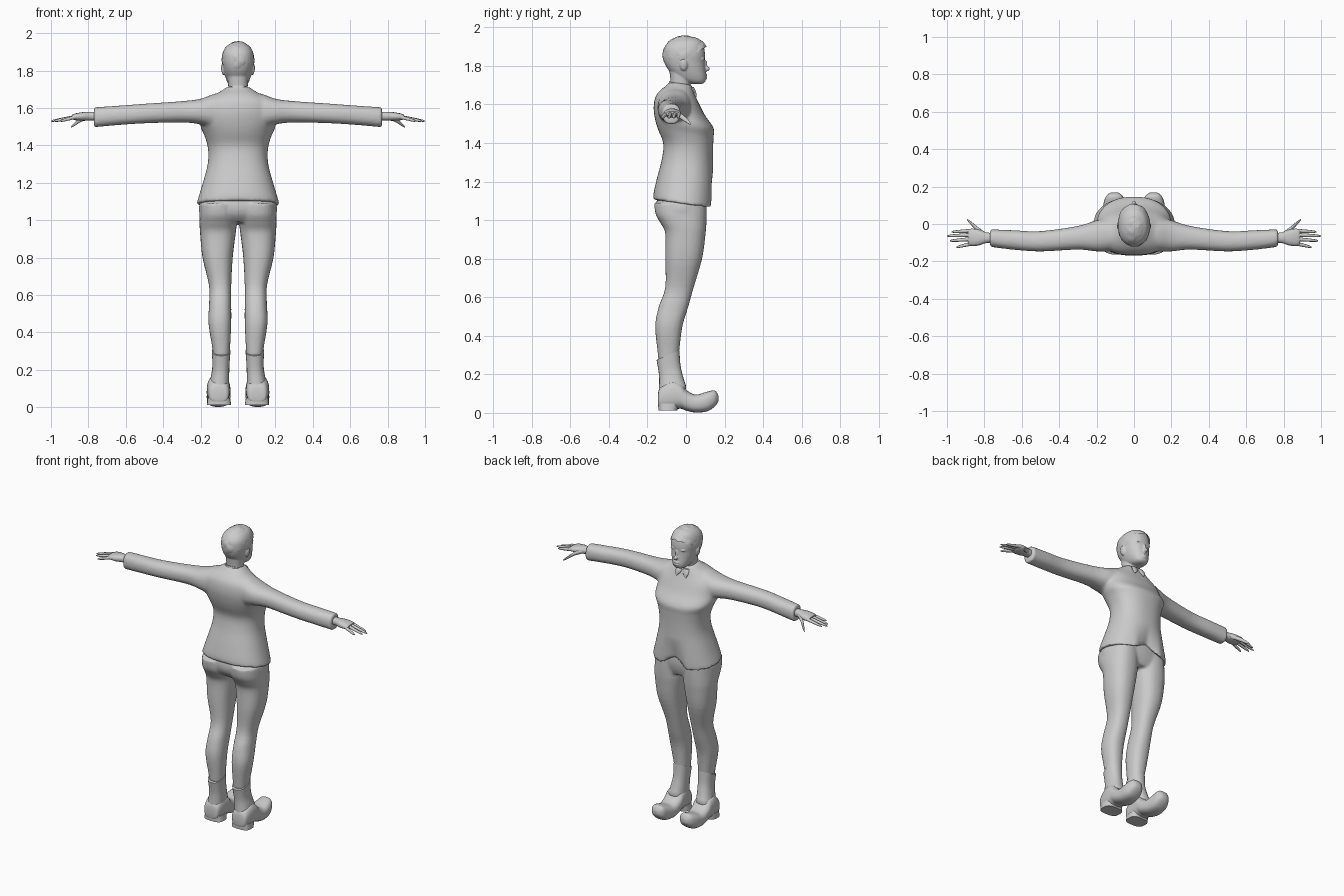
import bpy, bmesh, math, random
from mathutils import Vector, Matrix

random.seed(4)
grey = bpy.data.materials.new("plain grey")
grey.diffuse_color = (0.6, 0.6, 0.6, 1)


def smooth_rows(rows, steps=4):
    """Catmull-Rom interpolation of cross-section rows."""
    out = []
    for i in range(len(rows) - 1):
        p = [rows[max(0, min(len(rows) - 1, i + k))] for k in (-1, 0, 1, 2)]
        for s in range(steps):
            t = s / steps
            out.append([0.5 * (2 * b + (c - a) * t + (2 * a - 5 * b + 4 * c - d) * t * t
                               + (3 * b - a - 3 * c + d) * t ** 3) for a, b, c, d in zip(*p)])
    return out + [list(rows[-1])]


def loft(bm, axis, rows, side=1, n=24, power=2.3, tilt=0):
    """Closed skin through rows of (position, a0, a1, b0, b1) along an axis."""
    rings = []
    for pos, a0, a1, b0, b1 in smooth_rows(rows):
        ring = []
        for k in range(n):
            t = 2 * math.pi * k / n
            c, s = math.cos(t), math.sin(t)
            a = math.copysign(abs(c) ** (2 / power), c) * (a1 - a0) / 2
            b = math.copysign(abs(s) ** (2 / power), s) * (b1 - b0) / 2
            p = pos + tilt * b
            a, b = a + (a0 + a1) / 2, b + (b0 + b1) / 2
            co = {'x': (p, a, b), 'y': (a, p, b), 'z': (a, b, p)}[axis]
            ring.append(bm.verts.new((co[0] * side, co[1], co[2])))
        rings.append(ring)
    for r, q in zip(rings, rings[1:]):
        for k in range(n):
            bm.faces.new((r[k], r[(k + 1) % n], q[(k + 1) % n], q[k]))
    bm.faces.new(rings[0])
    bm.faces.new(rings[-1])


def sym(rows):
    """Expand (z, half width, y0, y1) to full rows."""
    return [(z, -w, w, y0, y1) for z, w, y0, y1 in rows]


def ball(bm, centre, radii, sub=3, rot=0):
    m = Matrix.Translation(centre) @ Matrix.Rotation(rot, 4, 'Y') @ Matrix.Diagonal((*radii, 1))
    return bmesh.ops.create_icosphere(bm, subdivisions=sub, radius=1, matrix=m)['verts']


def finish(name, bm, voxel=0, iterations=5):
    bmesh.ops.recalc_face_normals(bm, faces=bm.faces)
    me = bpy.data.meshes.new(name)
    bm.to_mesh(me)
    bm.free()
    me.materials.append(grey)
    ob = bpy.data.objects.new(name, me)
    bpy.context.collection.objects.link(ob)
    bpy.context.view_layer.objects.active = ob
    ob.select_set(True)
    bpy.ops.object.shade_smooth_by_angle(angle=math.radians(50))
    ob.select_set(False)
    if voxel:
        rm = ob.modifiers.new("Union", 'REMESH')
        rm.mode, rm.voxel_size, rm.use_smooth_shade = 'VOXEL', voxel, True
        sm = ob.modifiers.new("Soften", 'SMOOTH')
        sm.factor, sm.iterations = 0.5, iterations
    return ob


# Jacket: body and both sleeves fused
bm = bmesh.new()
loft(bm, 'z', sym([
    (1.085, .222, -.170, .140), (1.12, .212, -.168, .143), (1.20, .188, -.150, .143),
    (1.30, .162, -.125, .140), (1.38, .160, -.118, .140), (1.45, .178, -.145, .143),
    (1.50, .200, -.160, .143), (1.56, .200, -.168, .100), (1.62, .190, -.160, .068),
    (1.66, .140, -.135, .048), (1.69, .090, -.100, .036), (1.71, .062, -.085, .028)]),
    n=48, tilt=-.14)
for v in bm.verts:
    # front opening at the hem: notch and inward fold
    if v.co.y > .05 and v.co.z < 1.25 and abs(v.co.x) < .09:
        f = (1 - abs(v.co.x) / .09) * (1.25 - v.co.z) / .18
        v.co.y -= .04 * f
        v.co.z += .06 * f if v.co.z < 1.1 else 0
for s in (1, -1):
    loft(bm, 'x', [
        (.04, -.12, .02, 1.50, 1.685), (.12, -.145, .03, 1.49, 1.678), (.20, -.147, .02, 1.512, 1.65),
        (.30, -.137, -.01, 1.523, 1.637), (.50, -.147, -.038, 1.518, 1.623),
        (.65, -.137, -.033, 1.508, 1.612), (.77, -.122, -.028, 1.497, 1.604)], s)
finish("jacket", bm, .009)

# Trousers: hips and both legs fused
bm = bmesh.new()
loft(bm, 'z', sym([(.99, .185, -.11, .085), (1.03, .205, -.145, .10), (1.08, .207, -.155, .108),
                   (1.15, .185, -.14, .105)]), n=32)
for s in (1, -1):
    loft(bm, 'z', [
        (.27, .045, .132, -.143, -.040), (.32, .042, .138, -.148, -.035), (.45, .036, .158, -.160, -.018),
        (.55, .036, .155, -.142, .012), (.65, .036, .155, -.108, .040), (.80, .028, .190, -.108, .084),
        (.93, .012, .203, -.108, .102), (.98, .006, .206, -.130, .106), (1.03, .002, .206, -.158, .108),
        (1.09, .002, .203, -.165, .108)], s)
finish("trousers", bm, .009, 4)

# Boots: shaft, foot and heel block
for s, label in ((1, "right"), (-1, "left")):
    bm = bmesh.new()
    loft(bm, 'z', [
        (.04, .055, .155, -.135, -.02), (.10, .048, .158, -.142, .0), (.15, .047, .148, -.140, -.012),
        (.22, .046, .137, -.140, -.028), (.30, .040, .140, -.153, -.034)], s, tilt=.42)
    loft(bm, 'y', [
        (-.146, .07, .135, .04, .09), (-.135, .05, .155, .02, .13), (-.08, .043, .165, .015, .17),
        (-.03, .040, .167, .022, .155), (.0, .040, .167, .012, .12), (.05, .043, .167, .002, .095),
        (.11, .050, .163, .008, .110), (.15, .060, .148, .034, .116), (.168, .085, .125, .06, .09)],
        s, power=2.6)
    loft(bm, 'z', [(.012, .036, .166, -.143, -.045), (.05, .042, .163, -.145, -.035)], s, power=3)
    finish(label + "_boot", bm)

# Hands: palm, four fingers and thumb
for s, label in ((1, "right"), (-1, "left")):
    bm = bmesh.new()
    loft(bm, 'x', [
        (.74, -.102, -.048, 1.533, 1.580), (.79, -.102, -.045, 1.533, 1.580),
        (.83, -.115, -.030, 1.532, 1.578), (.87, -.117, -.025, 1.535, 1.571),
        (.888, -.108, -.034, 1.542, 1.564)], s, n=16)
    for y0, y1, tip in ((-.036, -.042, .975), (-.058, -.064, 1.0), (-.080, -.090, .985), (-.103, -.124, .95)):
        rows = []
        for t, r in ((0, .011), (.45, .0095), (.85, .007), (1, .003)):
            y, z = y0 + (y1 - y0) * t, 1.554 - .024 * t
            rows.append((.86 + (tip - .86) * t, y - r, y + r, z - r, z + r))
        loft(bm, 'x', rows, s, n=10, power=2)
    rows = []
    for x, y, z, r in ((.80, -.055, 1.553, .014), (.84, -.025, 1.538, .013),
                       (.875, .008, 1.512, .009), (.893, .023, 1.498, .003)):
        rows.append((x, y - r, y + r, z - r, z + r))
    loft(bm, 'x', rows, s, n=10, power=2)
    finish(label + "_hand", bm)

# Head: neck, skull, nose, lips, brows, ears fused
bm = bmesh.new()
loft(bm, 'z', sym([(1.64, .055, -.085, .02), (1.71, .052, -.080, .022), (1.79, .058, -.088, .03)]))
loft(bm, 'z', sym([
    (1.706, .022, .030, .080), (1.716, .042, -.005, .098), (1.74, .058, -.055, .105),
    (1.78, .072, -.092, .101), (1.82, .080, -.112, .098), (1.86, .085, -.117, .099),
    (1.90, .080, -.110, .092), (1.932, .060, -.080, .078), (1.95, .025, -.035, .045)]), n=32)
ball(bm, (0, .106, 1.785), (.013, .019, .013))
ball(bm, (0, .098, 1.805), (.008, .014, .026))
ball(bm, (0, .101, 1.754), (.022, .010, .006))
ball(bm, (0, .102, 1.739), (.020, .010, .006))
for s in (1, -1):
    ball(bm, (s * .033, .086, 1.837), (.022, .011, .006), rot=s * .12)
    ball(bm, (s * .031, .082, 1.815), (.013, .010, .008))
    ball(bm, (s * .080, -.012, 1.805), (.010, .020, .030), rot=s * .15)
finish("head", bm, .0045, 2)

# Hair: tousled cap trimmed along a sloping hairline
bm = bmesh.new()
ball(bm, (0, -.008, 1.857), (.087, .113, .100), sub=5)
for v in bm.verts:
    d = (v.co - Vector((0, -.008, 1.857))).normalized()
    v.co += d * (random.uniform(-.001, .001) + .0025 * math.sin(70 * v.co.x + 3)
                 * math.sin(90 * v.co.y) * math.cos(80 * v.co.z))
    if v.co.y > .03 and v.co.z > 1.87:
        v.co.y += .012 * min(1, (v.co.y - .03) / .04)
low = [v for v in bm.verts if v.co.z < max(1.775, 1.83 + .62 * v.co.y)]
bmesh.ops.delete(bm, geom=low, context='VERTS')
finish("hair", bm)

# Collar band with two points
bm = bmesh.new()
loft(bm, 'z', sym([(1.655, .076, -.105, .048), (1.685, .066, -.092, .040), (1.703, .060, -.087, .034)]),
     n=32, tilt=-.3)
for s in (1, -1):
    loft(bm, 'z', [(1.638, s * .034 - .003, s * .034 + .003, .046, .056),
                   (1.665, s * .028 - .020, s * .028 + .020, .034, .052),
                   (1.69, s * .024 - .020, s * .024 + .020, .022, .040)], n=12)
finish("collar", bm)
